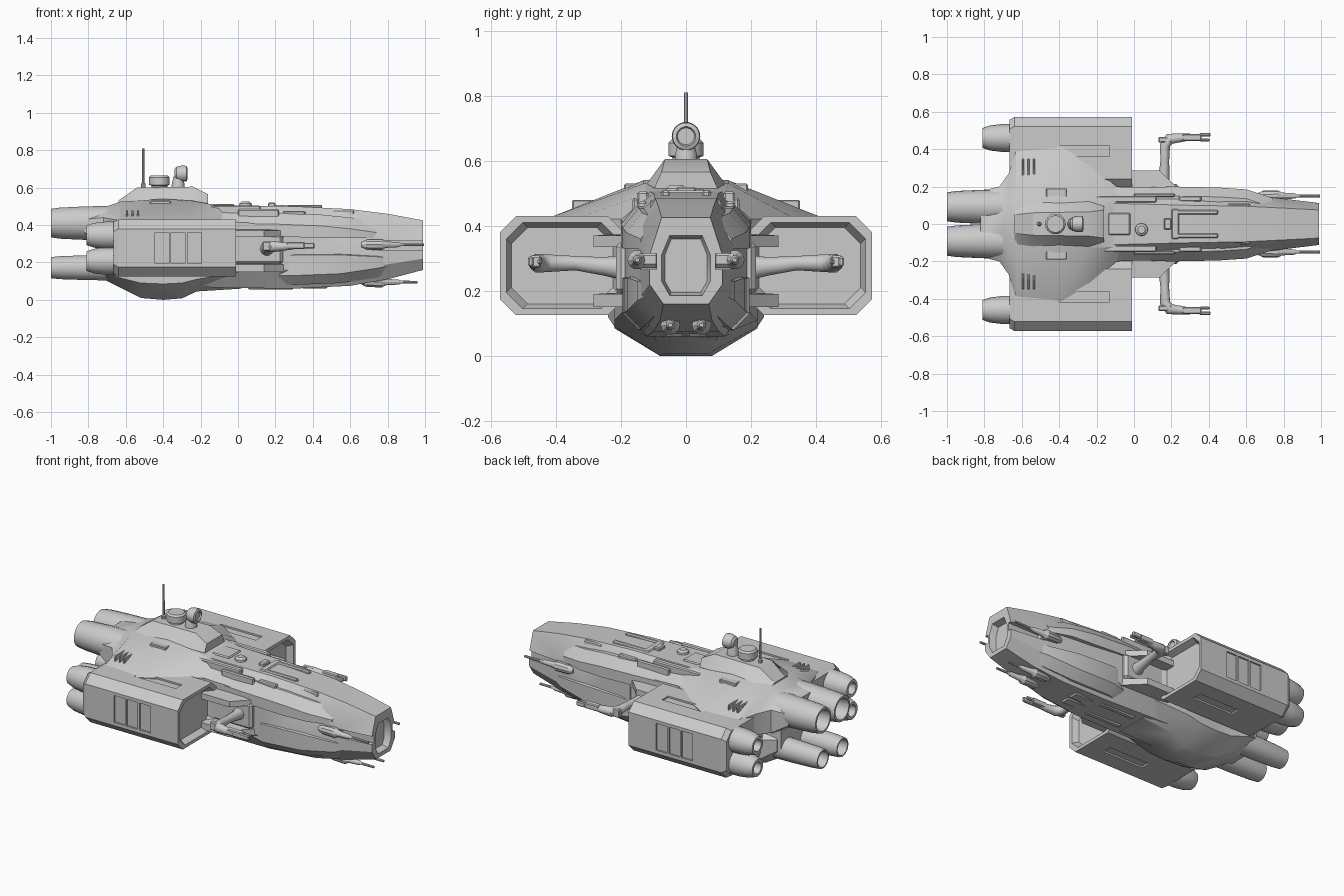
import bpy, bmesh, math
from mathutils import Vector


def finish(name, bm, mirror=False, angle=30):
    bmesh.ops.recalc_face_normals(bm, faces=bm.faces)
    me = bpy.data.meshes.new(name)
    bm.to_mesh(me)
    bm.free()
    if angle:
        for p in me.polygons:
            p.use_smooth = True
        me.set_sharp_from_angle(angle=math.radians(angle))
    ob = bpy.data.objects.new(name, me)
    bpy.context.collection.objects.link(ob)
    if mirror:
        add_mirror(ob)
    return ob


def add_mirror(ob):
    m = ob.modifiers.new("mirror", 'MIRROR')
    m.use_axis = (False, True, False)
    m.use_mirror_merge = False


def carve(ob, cutter):
    cutter.hide_render = cutter.hide_viewport = True
    b = ob.modifiers.new("carve", 'BOOLEAN')
    b.operation, b.object = 'DIFFERENCE', cutter


def loft(name, rings, mirror=False, angle=30):
    bm = bmesh.new()
    rs = [[bm.verts.new(p) for p in r] for r in rings]
    n = len(rs[0])
    for a, b in zip(rs, rs[1:]):
        for i in range(n):
            bm.faces.new((a[i], a[(i + 1) % n], b[(i + 1) % n], b[i]))
    bm.faces.new(rs[0])
    bm.faces.new(rs[-1])
    return finish(name, bm, mirror, angle)


def section(x, wt, w, wb, zt, zu, zl, zb):
    # symmetric eight-sided hull section
    half = [(wt, zt), (w, zu), (w, zl), (wb, zb)]
    return [(x, y, z) for y, z in half] + [(x, -y, z) for y, z in reversed(half)]


def lathe(name, origin, prof, axis='x', mirror=False, n=18):
    # profile pairs: (distance along axis, radius)
    o = Vector(origin)
    rings = []
    for d, r in prof:
        ring = []
        for i in range(n):
            a = 2 * math.pi * i / n
            u, v = r * math.cos(a), r * math.sin(a)
            ring.append(o + Vector((d, u, v) if axis == 'x' else (u, v, d)))
        rings.append(ring)
    return loft(name, rings, mirror)


def boxes(name, items, mirror=False, bevel=0.0):
    bm = bmesh.new()
    for x0, x1, y0, y1, z0, z1 in items:
        vs = bmesh.ops.create_cube(bm, size=1)['verts']
        for v in vs:
            v.co = Vector(((x0 + x1) / 2 + v.co.x * (x1 - x0),
                           (y0 + y1) / 2 + v.co.y * (y1 - y0),
                           (z0 + z1) / 2 + v.co.z * (z1 - z0)))
    if bevel:
        bmesh.ops.bevel(bm, geom=bm.edges[:], offset=bevel, segments=1, affect='EDGES')
    return finish(name, bm, mirror, 0)


def tube(name, pts, mirror=True, n=10):
    # path points: (x, y, z, radius)
    rings = []
    P = [Vector(p[:3]) for p in pts]
    for i, p in enumerate(P):
        t = (P[min(i + 1, len(P) - 1)] - P[max(i - 1, 0)]).normalized()
        up = Vector((0, 0, 1))
        s = t.cross(up).normalized()
        rings.append([p + pts[i][3] * (s * math.cos(2 * math.pi * k / n) + up * math.sin(2 * math.pi * k / n))
                      for k in range(n)])
    return loft(name, rings, mirror, 50)


# Main hull with recessed nose and a slot along each side of the nose
hull = loft("main_hull", [section(*r) for r in [
    (-0.76, .09, .16, .10, .48, .40, .18, .12),
    (-0.60, .12, .20, .12, .51, .44, .16, .09),
    (-0.10, .11, .20, .13, .505, .42, .17, .065),
    (0.30, .10, .185, .12, .50, .40, .16, .06),
    (0.60, .095, .16, .10, .485, .37, .17, .075),
    (0.80, .085, .135, .08, .46, .33, .19, .11),
    (0.99, .075, .112, .07, .425, .31, .22, .16),
    (0.99, .05, .075, .05, .37, .31, .23, .185),
    (0.95, .045, .065, .045, .36, .31, .23, .195)]])
carve(hull, boxes("nose_slot_cutter", [(.76, 1.05, s * .12 - .03, s * .12 + .03, .265, .315) for s in (-1, 1)]))

# Shoulder fairing sloping down onto the pods
loft("shoulder_fairing", [section(*r) for r in [
    (-0.82, .11, .175, .10, .485, .43, .36, .34),
    (-0.72, .12, .20, .15, .495, .44, .30, .28),
    (-0.67, .12, .27, .18, .51, .43, .30, .28),
    (-0.63, .13, .40, .20, .525, .425, .30, .28),
    (-0.40, .13, .42, .20, .54, .425, .30, .28),
    (-0.25, .13, .33, .20, .53, .425, .30, .28),
    (-0.08, .12, .19, .15, .50, .42, .30, .28)]])

# Belly bulge
loft("belly_bulge", [section(*r) for r in [
    (-0.74, .10, .17, .08, .30, .25, .18, .12),
    (-0.64, .15, .24, .13, .30, .25, .12, .07),
    (-0.52, .15, .22, .08, .30, .25, .09, .01),
    (-0.40, .15, .22, .08, .30, .25, .085, .0),
    (-0.30, .15, .22, .07, .30, .25, .09, .008),
    (-0.22, .15, .22, .09, .30, .25, .11, .045),
    (0.02, .12, .18, .10, .30, .25, .15, .06)]])


# Hangar pods
def pod_ring(x, d):
    y0, y1, z0, z1, c = .19 + d, .572 - d, .125 + d, .43 - d, .05
    return [(x, y0 + c, z0), (x, y1 - c, z0), (x, y1, z0 + c), (x, y1, z1 - c),
            (x, y1 - c, z1), (x, y0 + c, z1), (x, y0, z1 - c), (x, y0, z0 + c)]


pod = loft("hangar_pod", [pod_ring(*r) for r in [
    (-0.665, .015), (-0.64, 0), (-0.01, 0), (-0.01, .02), (-0.05, .035)]], angle=0)
carve(pod, boxes("pod_cutter", [(x, x + .075, .562, .6, .195, .36) for x in (-.445, -.358, -.271)]
                 + [(-.41, -.13, .36, .42, z, z + .03) for z in (.42, .105)]))
add_mirror(pod)

# Engines: open nozzles in pairs
for name, y, z, r in (("upper_engine", .092, .41, .088), ("lower_engine", .095, .172, .065)):
    lathe(name, (0, y, z), [(-.55, r), (-.72, r * 1.06), (-.82, r * 1.03), (-.95, r * .96),
                            (-1, r * .88), (-1, r * .74), (-.90, r * .62)], mirror=True)
for i, z in enumerate((.345, .207)):
    lathe(f"pod_engine_{i}", (0, .46, z), [(-.6, .075), (-.71, .074), (-.77, .067), (-.81, .053),
                                           (-.81, .036), (-.77, .03)], mirror=True)

# Bridge superstructure
loft("bridge", [section(*r) for r in [
    (-0.64, .05, .12, .12, .53, .51, .48, .46),
    (-0.54, .06, .12, .13, .60, .53, .48, .46),
    (-0.24, .065, .12, .13, .605, .53, .48, .46),
    (-0.16, .075, .095, .11, .565, .52, .48, .46)]])
lathe("sensor_drum", (-.42, 0, 0), [(.59, .042), (.61, .042), (.615, .055), (.655, .055), (.665, .045)], 'z')
lathe("antenna_mast", (-.507, 0, 0), [(.59, .012), (.62, .012), (.625, .007), (.81, .006)], 'z', n=8)
lathe("sensor_post", (-.32, 0, 0), [(.59, .036), (.62, .034), (.66, .024)], 'z')
lathe("sensor_eye", (-.3, 0, .675), [(-.04, .022), (-.03, .036), (0, .044), (.025, .042), (.03, .03), (.022, .026)])

# Side brackets in front of the pods, and their wall
for name, z0, z1 in (("upper_bracket", .335, .38), ("lower_bracket", .15, .2)):
    loft(name, [[(x, .12, z0), (x, y, z0), (x, y, z1 - .01), (x, .12, z1)]
                for x, y in ((-.08, .285), (.14, .285), (.2, .225), (.25, .18))], True)
boxes("bracket_wall", [(-.05, .24, .15, .215, .19, .35)], True, .015)

# Jointed gun arms
tube("arm", [(.15, .17, .27, .045), (.16, .25, .275, .03), (.165, .34, .285, .023), (.165, .42, .285, .028),
             (.19, .455, .285, .03), (.24, .46, .285, .024), (.30, .465, .288, .018)])
boxes("arm_gun", [(.26, .36, .445, .482, .272, .308), (.35, .41, .468, .486, .275, .305),
                  (.35, .405, .442, .456, .28, .3), (.13, .2, .435, .465, .262, .312)], True, .005)

# Forward guns
for name, y, z, x0, x1 in (("side_gun", .15, .295, .66, .995), ("chin_gun", .048, .095, .66, .96)):
    lathe(name, (0, y, z), [(x0, .014), (x0 + .03, .028), (x0 + .11, .03), (x0 + .13, .018),
                            (x0 + .2, .014), (x0 + .21, .008), (x1, .007)], mirror=True, n=10)
boxes("gun_mounts", [(.62, .78, .08, .15, .27, .32), (.66, .76, .03, .07, .075, .16)], True, .012)

# Lower cheek armour and upper flank armour
loft("cheek_armour", [[(x, .06, z0), (x, w - .05, z0), (x, w, z0 + .05), (x, w, z1), (x, .06, z1 + .03)]
                      for x, w, z0, z1 in ((.22, .17, .08, .22), (.3, .195, .08, .24), (.55, .18, .09, .24),
                                           (.75, .15, .12, .23), (.84, .11, .14, .22))], True)
loft("flank_armour", [[(x, .06, z0), (x, w, z0), (x, w, z1 - .06), (x, w - .05, z1), (x, .06, z1)]
                      for x, w, z0, z1 in ((-.1, .19, .36, .47), (.2, .20, .34, .465), (.45, .195, .33, .455),
                                           (.6, .185, .33, .44), (.74, .14, .33, .42))], True)

# Surface details: dorsal rails, shoulder louvres, hatches, keel strips
boxes("dorsal_rails", [(-.2, .12, .115, .15, .45, .505), (.0, .22, .145, .165, .43, .485),
                       (.22, .45, .05, .075, .48, .508), (.24, .36, .12, .15, .44, .475),
                       (.5, .62, .09, .11, .44, .48)], True, .006)
boxes("shoulder_louvres", [(x, x + .012, .22, .35, .42, .48) for x in (-.6, -.57, -.54)]
      + [(-.47, -.36, .14, .19, .46, .53)], True, .004)
boxes("dorsal_hatches", [(-.14, -.02, -.06, .06, .49, .512), (.2, .24, -.08, .08, .48, .508),
                         (.16, .2, -.03, .03, .48, .52)], False, .006)
lathe("dorsal_dome", (.04, -.03, 0), [(.49, .035), (.515, .033), (.525, .02)], 'z')
boxes("keel_strips", [(.05, .3, .04, .08, .055, .09), (.34, .48, .0, .07, .06, .1)], True, .01)
